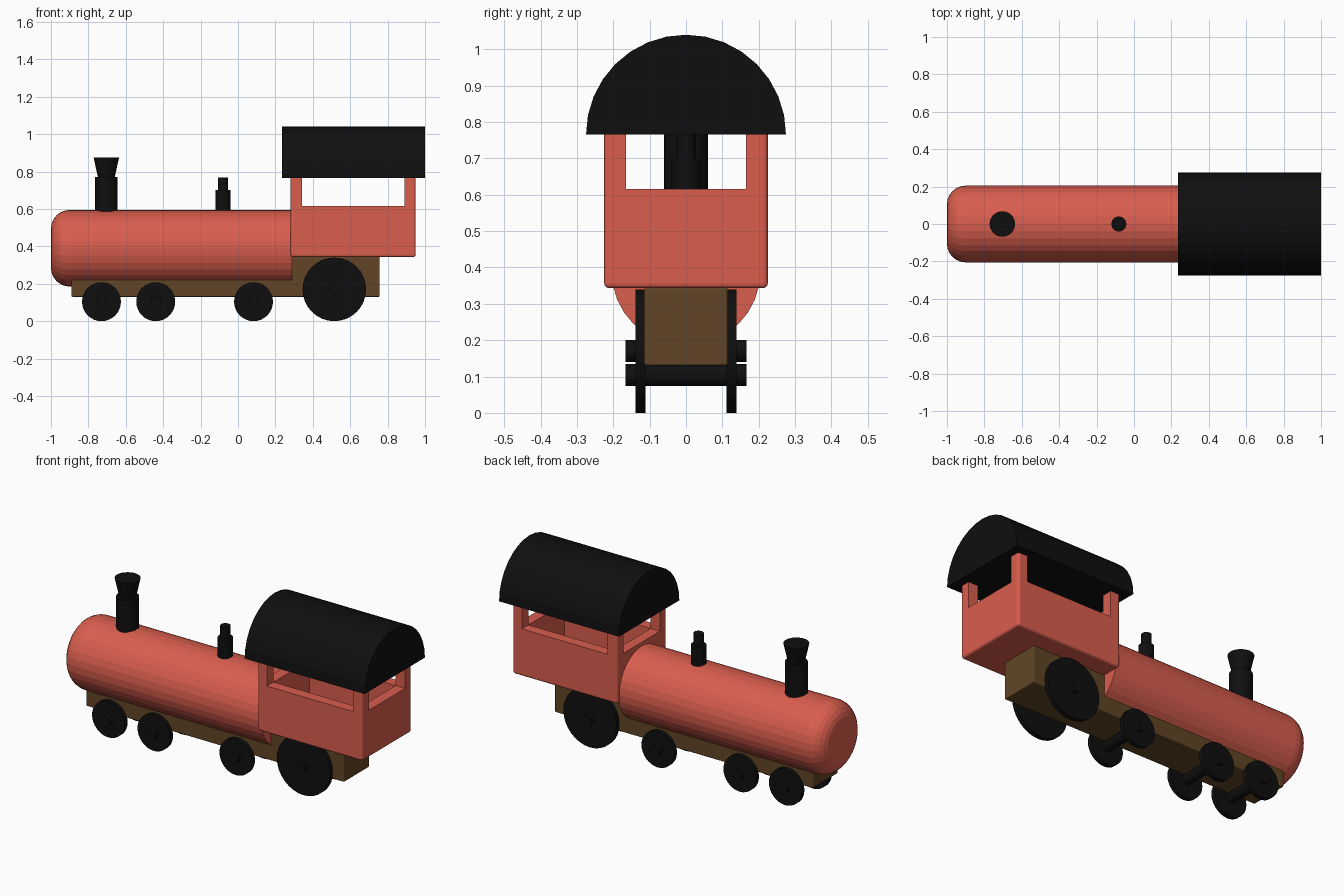
import bpy, bmesh, math
from mathutils import Matrix, Vector

if "Cube" in bpy.data.objects:
    bpy.data.objects.remove(bpy.data.objects["Cube"])


def material(name, rgb):
    m = bpy.data.materials.new(name)
    m.diffuse_color = (*rgb, 1)
    m.use_nodes = True
    m.node_tree.nodes["Principled BSDF"].inputs["Base Color"].default_value = m.diffuse_color
    return m


RED = material("red paint", (0.70, 0.112, 0.076))
BROWN = material("brown wood", (0.12, 0.06, 0.019))
BLACK = material("black iron", (0.0048, 0.0048, 0.0048))


def finish(name, bm, mat):
    bmesh.ops.recalc_face_normals(bm, faces=bm.faces)
    me = bpy.data.meshes.new(name)
    bm.to_mesh(me)
    bm.free()
    me.materials.append(mat)
    ob = bpy.data.objects.new(name, me)
    bpy.context.collection.objects.link(ob)
    return ob


def box(name, lo, hi, mat, bevel=0, keep_top=False):
    bm = bmesh.new()
    lo, hi = Vector(lo), Vector(hi)
    bmesh.ops.create_cube(bm, size=1, matrix=Matrix.Translation((lo + hi) / 2)
                          @ Matrix.Diagonal((*(hi - lo), 1)))
    if bevel:
        edges = [e for e in bm.edges
                 if not (keep_top and all(v.co.z > hi.z - 1e-5 for v in e.verts))]
        bmesh.ops.bevel(bm, geom=edges, offset=bevel, segments=3,
                        profile=0.5, affect='EDGES')
    return finish(name, bm, mat)


def lathe(name, profile, origin, axis, mat, sides=32):
    """Closed solid of revolution from (radius, height) points along an axis."""
    bm = bmesh.new()
    rings = [[bm.verts.new((r * math.cos(2 * math.pi * i / sides),
                            r * math.sin(2 * math.pi * i / sides), h))
              for i in range(sides)] for r, h in profile]
    for a, b in zip(rings, rings[1:]):
        for i in range(sides):
            j = (i + 1) % sides
            bm.faces.new((a[i], a[j], b[j], b[i]))
    bm.faces.new(rings[0])
    bm.faces.new(rings[-1])
    turn = Vector((0, 0, 1)).rotation_difference(Vector(axis)).to_matrix().to_4x4()
    bm.transform(Matrix.Translation(origin) @ turn)
    return finish(name, bm, mat)


# Boiler with a rounded nose
R, B = 0.205, 0.1
nose = [(R - B + B * math.sin(t), -1 + B - B * math.cos(t))
        for t in (math.pi / 2 * k / 6 for k in range(7))]
lathe("boiler", nose + [(R, 0.29)], (0, 0, 0.39), (1, 0, 0), RED)

# Chassis
box("chassis", (-0.89, -0.115, 0.13), (0.757, 0.115, 0.345), BROWN, 0.006)

# Cab: hollow tub with four corner posts
cab = box("cab", (0.282, -0.225, 0.343), (0.95, 0.225, 0.767), RED, 0.013, True)
cutters = [
    box("cab_cavity_cutter", (0.342, -0.165, 0.403), (0.89, 0.165, 0.9), RED),
    box("side_window_cutter", (0.342, -0.4, 0.616), (0.89, 0.4, 0.91), RED),
    box("end_window_cutter", (0.1, -0.165, 0.616), (1.2, 0.165, 0.92), RED),
]
for c in cutters:
    mod = cab.modifiers.new(c.name, 'BOOLEAN')
    mod.operation, mod.solver, mod.object = 'DIFFERENCE', 'EXACT', c
    c.hide_render = True
    c.hide_set(True)

# Half-round roof
bm = bmesh.new()
arc = [bm.verts.new((0.235, 0.275 * math.cos(math.pi * i / 16),
                     0.765 + 0.275 * math.sin(math.pi * i / 16))) for i in range(17)]
end = bm.faces.new(arc)
ext = bmesh.ops.extrude_face_region(bm, geom=[end], use_keep_orig=True)
bmesh.ops.translate(bm, vec=(0.765, 0, 0),
                    verts=[g for g in ext["geom"] if isinstance(g, bmesh.types.BMVert)])
finish("roof", bm, BLACK)

# Chimney with flared top, and the small steam whistle
lathe("chimney", [(0.06, 0.5), (0.06, 0.77), (0.045, 0.77), (0.068, 0.875)],
      (-0.704, 0, 0), (0, 0, 1), BLACK)
lathe("whistle", [(0.04, 0.5), (0.04, 0.7), (0.027, 0.7), (0.027, 0.767)],
      (-0.081, 0, 0), (0, 0, 1), BLACK)

# Wheels and axles
for n, (x, r) in enumerate([(-0.73, 0.104), (-0.44, 0.104), (0.083, 0.104), (0.515, 0.17)], 1):
    for side, s in (("front", -1), ("back", 1)):
        lathe(f"wheel_{n}_{side}", [(r, 0.112), (r, 0.139)], (x, 0, r), (0, s, 0), BLACK)
    lathe(f"axle_{n}", [(0.03, -0.167), (0.03, 0.167)], (x, 0, r), (0, 1, 0), BLACK)
